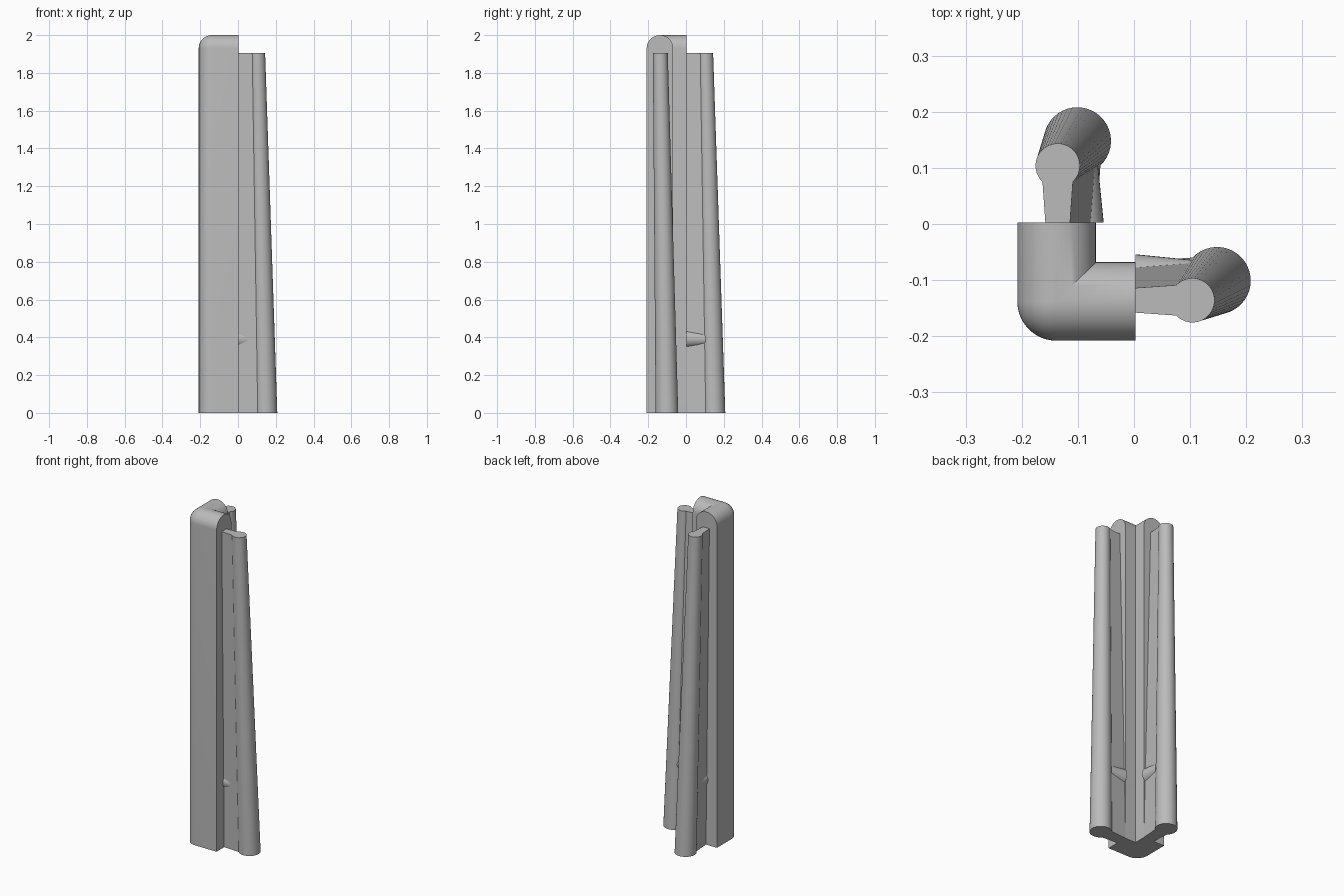
import bpy, bmesh, math
from mathutils import Matrix

if "Cube" in bpy.data.objects:
    bpy.data.objects.remove(bpy.data.objects["Cube"])

END = 0.003          # plane where the post's two arms end
C, R = -0.138, 0.07  # centre line and half thickness of the arms
H = 2.0

grey = bpy.data.materials.new("light_grey")
grey.diffuse_color = (0.5, 0.5, 0.5, 1)
grey.use_nodes = True
grey.node_tree.nodes["Principled BSDF"].inputs["Base Color"].default_value = grey.diffuse_color


def finish(name, bm):
    """Clean the mesh, make the object and smooth its curved faces."""
    bmesh.ops.remove_doubles(bm, verts=bm.verts, dist=1e-5)
    bmesh.ops.recalc_face_normals(bm, faces=bm.faces)
    me = bpy.data.meshes.new(name)
    bm.to_mesh(me)
    bm.free()
    me.materials.append(grey)
    ob = bpy.data.objects.new(name, me)
    bpy.context.collection.objects.link(ob)
    bpy.ops.object.select_all(action='DESELECT')
    ob.select_set(True)
    bpy.context.view_layer.objects.active = ob
    bpy.ops.object.shade_smooth_by_angle(angle=math.radians(30))


def loft(name, sections):
    """Skin closed sections one after another and cap both ends."""
    bm = bmesh.new()
    rings = [[bm.verts.new(p) for p in s] for s in sections]
    n = len(rings[0])
    for a, b in zip(rings, rings[1:]):
        for i in range(n):
            j = (i + 1) % n
            bm.faces.new((a[i], a[j], b[j], b[i]))
    bm.faces.new(rings[0])
    bm.faces.new(rings[-1])
    finish(name, bm)


# Corner post: arch-topped section swept round a rounded outer, mitred inner corner
arch = [(R, 0.0)]
arch += [(R * math.cos(math.pi * i / 24), H - R + R * math.sin(math.pi * i / 24))
         for i in range(25)]
arch += [(-R, 0.0)]

sections = [[(C - u, END, z) for u, z in arch]]
for k in range(13):
    t = math.pi + math.pi / 2 * k / 12
    sections.append([(C + u * math.cos(t), C + u * math.sin(t), z) if u > 0
                     else (C - u, C - u, z) for u, z in arch])
sections.append([(END, C - u, z) for u, z in arch])
loft("corner_post", sections)


# Fins: web ending in a round bead, leaning and tapering upwards
def fin_section(cx, cy, r, half_root, z):
    neck = math.pi - 0.757
    pts = [(END, cy - half_root, z)]
    for i in range(33):
        a = -neck + 2 * neck * i / 32
        pts.append((cx + r * math.cos(a), cy + r * math.sin(a), z))
    return pts + [(END, cy + half_root, z)]


fin = [fin_section(0.148, -0.101, 0.06, 0.034, 0.0),
       fin_section(0.104, -0.136, 0.0395, 0.022, 1.905)]
loft("right_fin", fin)
loft("back_fin", [[(y, x, z) for x, y, z in s] for s in fin])

# Tapered pegs running through the webs near the bottom
for name, axis in (("right_peg", 'X'), ("back_peg", 'Y')):
    bm = bmesh.new()
    bmesh.ops.create_cone(bm, cap_ends=True, segments=32, radius1=0.047,
                          radius2=0.034, depth=0.13)
    if axis == 'X':
        m = Matrix.Translation((0.065 + END, -0.101, 0.39)) @ Matrix.Rotation(math.pi / 2, 4, 'Y')
    else:
        m = Matrix.Translation((-0.101, 0.065 + END, 0.39)) @ Matrix.Rotation(-math.pi / 2, 4, 'X')
    bmesh.ops.transform(bm, matrix=m, verts=bm.verts)
    finish(name, bm)
